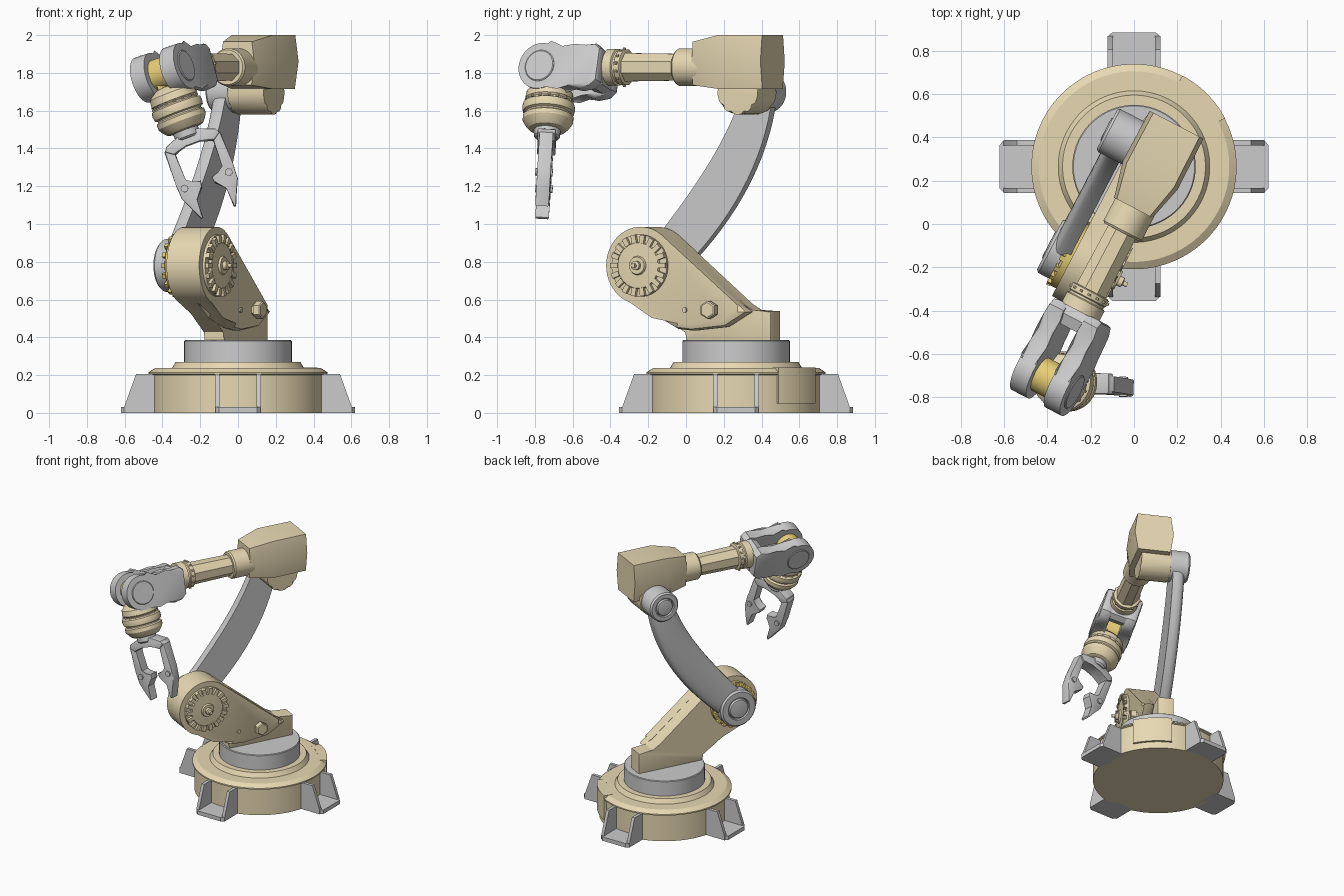
import bpy, bmesh
from math import sin, cos, radians, pi
from mathutils import Matrix, Vector
from mathutils.geometry import interpolate_bezier

if "Cube" in bpy.data.objects:
    bpy.data.objects.remove(bpy.data.objects["Cube"])

def material(name, rgb):
    m = bpy.data.materials.new(name)
    m.diffuse_color = (*rgb, 1)
    m.use_nodes = True
    m.node_tree.nodes["Principled BSDF"].inputs["Base Color"].default_value = m.diffuse_color
    return m

TAN = material("tan_paint", (0.80, 0.69, 0.45))
YELLOW = material("yellow_paint", (0.80, 0.62, 0.18))
T, R = Matrix.Translation, Matrix.Rotation

def finish(name, bm, mat, M):
    bmesh.ops.recalc_face_normals(bm, faces=bm.faces)
    me = bpy.data.meshes.new(name)
    bm.to_mesh(me)
    bm.free()
    me.transform(M)
    if mat:
        me.materials.append(mat)
    ob = bpy.data.objects.new(name, me)
    bpy.context.collection.objects.link(ob)
    bpy.ops.object.select_all(action='DESELECT')
    ob.select_set(True)
    bpy.context.view_layer.objects.active = ob
    bpy.ops.object.shade_smooth_by_angle(angle=radians(32))
    return ob

def loft(name, rings, mat=None, M=Matrix(), bevel=0):
    """Skin closed rings, cap both ends, optionally bevel the cap edges."""
    bm = bmesh.new()
    vs = [[bm.verts.new(p) for p in ring] for ring in rings]
    n = len(rings[0])
    for a, b in zip(vs, vs[1:]):
        for i in range(n):
            bm.faces.new((a[i], a[(i + 1) % n], b[(i + 1) % n], b[i]))
    caps = [bm.faces.new(vs[0]), bm.faces.new(vs[-1])]
    if bevel:
        edges = [e for f in caps for e in f.edges]
        bmesh.ops.bevel(bm, geom=edges, offset=bevel, segments=2, profile=0.5, affect='EDGES')
    return finish(name, bm, mat, M)

def lathe(name, profile, mat=None, M=Matrix(), seg=40):
    rings = [[(r * cos(2 * pi * (i + .5) / seg), r * sin(2 * pi * (i + .5) / seg), h)
              for i in range(seg)] for r, h in profile]
    return loft(name, rings, mat, M)

def prism(name, pts, y0, y1, mat=None, M=Matrix(), bevel=0):
    return loft(name, [[(x, y, z) for x, z in pts] for y in (y0, y1)], mat, M, bevel)

def arc(cx, cz, r, a0, a1, n=16):
    return [(cx + r * cos(radians(a0 + (a1 - a0) * i / n)),
             cz + r * sin(radians(a0 + (a1 - a0) * i / n))) for i in range(n + 1)]

def studs(name, count, radius, size, depth, h, mat=None, M=Matrix(), box=False):
    bm = bmesh.new()
    for i in range(count):
        P = R(2 * pi * i / count, 4, 'Z') @ T((radius, 0, h))
        if box:
            bmesh.ops.create_cube(bm, size=1, matrix=P @ Matrix.Diagonal((size * 1.6, size, depth, 1)))
        else:
            bmesh.ops.create_cone(bm, cap_ends=True, segments=8, radius1=size, radius2=size,
                                  depth=depth, matrix=P)
    return finish(name, bm, mat, M)

# Frames: arm frame has x = reach, y = right side, z = up
A = radians(27.5)
BASE = T((0, .265, 0))
ARM = BASE @ Matrix(((-sin(A), cos(A), 0, 0), (-cos(A), -sin(A), 0, 0), (0, 0, 1, 0), (0, 0, 0, 1)))
SIDE = R(-pi / 2, 4, 'X')   # lathe axis pointing to the arm's right
FWD = R(pi / 2, 4, 'Y')     # lathe axis pointing along the reach
SHOULDER = ARM @ T((.5, 0, .78)) @ SIDE
ELBOW = ARM @ T((-.095, 0, 1.70)) @ SIDE
REACH = ARM @ T((0, .09, 1.83)) @ FWD
WRIST = ARM @ T((1.05, .105, 1.80)) @ R(radians(16.5), 4, 'X')

# Base and turntable
lathe("base_drum", [(.46, 0), (.46, .2), (.474, .205), (.474, .215), (.44, .237), (.35, .237),
                    (.33, .27), (.28, .27)], TAN, BASE, 72)
lathe("turntable", [(.285, .26), (.285, .38), (.28, .385)], None, BASE, 64)
sector = arc(0, 0, .476, 28, 62, 10) + arc(0, 0, .41, 62, 28, 10)
loft("base_access_panel", [[(x, y, z) for x, y in sector] for z in (.05, .239)], TAN, BASE)

# Four feet: floor plate with two gussets
for k in range(4):
    F = BASE @ R(k * pi / 2, 4, 'Z')
    plate = [(.42, -.122), (.60, -.122), (.62, -.10), (.62, .10), (.60, .122), (.42, .122)]
    loft(f"foot_plate_{k}", [[(x, y, z) for x, y in plate] for z in (0, .03)], None, F)
    for s in (-1, 1):
        prism(f"foot_gusset_{k}_{s}", [(.43, .0), (.603, 0), (.603, .03), (.54, .205), (.43, .205)],
              s * .098, s * .122, None, F)

# Shoulder housing
web = [(-.235, .38), (.27, .38), (.27, .43), (.34, .465), (.42, .53)] + \
    arc(.5, .78, .205, -72, 128, 28) + [(-.07, .575), (-.12, .54), (-.235, .54)]
prism("shoulder_web", web, -.06, .055, TAN, ARM, .006)
panel = [(-.14, .535), (.0, .455), (.2, .435), (.29, .445), (.42, .53)] + \
    arc(.5, .78, .205, -72, 128, 28) + [(-.08, .57)]
prism("shoulder_panel", panel, .05, .135, TAN, ARM, .03)
lathe("shoulder_gear", [(.165, .13), (.165, .15), (.125, .152), (.12, .165), (.05, .168),
                        (.045, .18), (.03, .18)], TAN, SHOULDER)
studs("shoulder_gear_teeth", 18, .142, .027, .03, .155, TAN, SHOULDER, True)
lathe("shoulder_knob", [(.025, .16), (.025, .20), (.012, .205), (.012, .225)], TAN, SHOULDER, 12)
lathe("shoulder_yellow_disc", [(.15, -.10), (.165, -.09), (.165, -.05)], YELLOW, SHOULDER)
studs("shoulder_yellow_teeth", 18, .15, .024, .02, -.10, YELLOW, SHOULDER, True)
lathe("housing_hex_bolt", [(.035, .10), (.035, .15), (.048, .15), (.048, .185), (.04, .19)], TAN,
      ARM @ T((.074, 0, .545)) @ SIDE, 6)
lathe("housing_small_bolt", [(.014, .12), (.014, .145)], TAN, ARM @ T((.235, 0, .545)) @ SIDE, 8)

# Curved upper arm, swept between a front and a back curve
def bez(*p):
    return interpolate_bezier(*[Vector((u, 0, z)) for u, z in p], 18)
front = bez((.58, .85), (.36, 1.10), (.10, 1.40), (.0, 1.70))
back = bez((.40, .72), (.10, .98), (-.13, 1.30), (-.18, 1.68))
rings = []
for f, b in zip(front, back):
    ring = []
    for i in range(14):
        t = pi * i / 13
        p = f.lerp(b, .5 - .5 * cos(t))
        ring.append((p.x, -.105 - .062 * max(0.0, sin(t)) ** .6, p.z))
    ring += [(b.x, -.07, b.z), (f.x, -.07, f.z)]
    rings.append(ring)
loft("upper_arm", rings, None, ARM)
lathe("shoulder_cap", [(.14, -.085), (.14, -.165), (.128, -.178), (.085, -.178), (.08, -.168),
                       (.074, -.168), (.069, -.182), (.06, -.184)], None, SHOULDER)
lathe("elbow_cap", [(.112, -.04), (.112, -.178), (.102, -.19), (.072, -.19), (.068, -.18),
                    (.062, -.18), (.058, -.194), (.05, -.196)], None, ELBOW)

# Elbow bracket and head housing
bracket = arc(-.095, 1.70, .12, 180, 360, 18) + [(.025, 1.76), (-.215, 1.76)]
prism("elbow_bracket", bracket, -.05, .165, TAN, ARM, .012)

def head_ring(u, w, top, bottom):
    mid = 1.86
    half = [(.86 * w, top), (w, mid), (.84 * w, bottom)]
    return [(u, .085 + v, z) for v, z in half] + [(u, .085 - v, z) for v, z in reversed(half)]
loft("elbow_head", [head_ring(-.262, .14, 2.0, 1.715), head_ring(.0, .143, 2.0, 1.715),
                    head_ring(.17, .1, 1.965, 1.735)], TAN, ARM)

# Forearm
lathe("forearm_sleeve", [(.10, .1), (.10, .285), (.092, .295), (.08, .295)], TAN, REACH)
lathe("forearm_tube", [(.076, .27), (.082, .66)], TAN, REACH, 8)
lathe("forearm_collar", [(.085, .60), (.095, .605), (.095, .635), (.088, .64), (.088, .65),
                         (.098, .655), (.098, .71)], TAN, REACH)
studs("collar_bolts", 14, .096, .008, .012, .62, TAN, REACH)

# Wrist fork
lobe = arc(0, 0, .125, -112, 112, 26)
cheek = lobe + [(-.12, .108), (-.19, .098), (-.26, .115), (-.31, .128), (-.345, .10), (-.345, -.075),
                (-.31, -.11), (-.25, -.122), (-.18, -.108), (-.12, -.105)]
for s in (-1, 1):
    prism(f"wrist_cheek_{s}", cheek, s * .048, s * .135, None, WRIST, .022)
    studs(f"wrist_bolts_{s}", 12, .112, .009, .014, s * .127, None, WRIST @ SIDE)
    lathe(f"wrist_cap_{s}", [(.085, s * .13), (.085, s * .138), (.08, s * .142)], None, WRIST @ SIDE)
prism("wrist_bridge", [(-.345, -.08), (-.345, .10), (-.30, .115), (-.25, .09), (-.25, -.09), (-.30, -.10)],
      -.06, .06, None, WRIST)
lathe("wrist_hub", [(.085, -.05), (.085, .05)], YELLOW, WRIST @ SIDE)

# Hand frame: x = opening direction, z = pointing out of the hand
d = Vector((.35, -.06, -.935)).normalized()
f = d.cross(Vector((.935, 0, .35))).normalized()
e = f.cross(d)
HAND = T(WRIST.translation) @ Matrix((e, f, d)).transposed().to_4x4()
prism("wrist_neck", [(-.06, 0), (.06, 0), (.06, .14), (-.06, .14)], -.045, .045, YELLOW, HAND)
lathe("hand_rings", [(.06, .075), (.095, .088), (.122, .115), (.128, .155), (.12, .165), (.12, .172),
                     (.136, .18), (.14, .20), (.136, .225), (.122, .232), (.122, .24), (.134, .248),
                     (.134, .275), (.118, .30), (.10, .32), (.08, .325)], TAN, HAND)
studs("hand_ring_bolts", 16, .123, .007, .012, .166, TAN, HAND)
lathe("hand_spindle", [(.07, .30), (.07, .36), (.06, .37)], None, HAND, 24)

# Gripper
palm = [(-.05, .34), (.05, .34), (.14, .375), (.152, .40), (.11, .43), (.04, .40),
        (-.04, .40), (-.11, .43), (-.152, .40), (-.14, .375)]
G = HAND @ T((.012, 0, 0))
prism("gripper_palm", palm, -.048, .048, None, G, .006)
finger = [(.14, .38), (.158, .40), (.162, .58), (.158, .66), (.13, .72), (.098, .795), (.085, .79),
          (.088, .69), (.035, .64), (.03, .605), (.075, .60), (.108, .575), (.105, .42)]
for s in (-1, 1):
    prism(f"gripper_finger_{s}", [(s * a, t) for a, t in finger], -.036, .036, None, G, .005)
    lathe(f"gripper_pivot_{s}", [(.02, -.046), (.02, .046)], None, G @ T((s * .125, 0, .615)) @ SIDE, 12)
